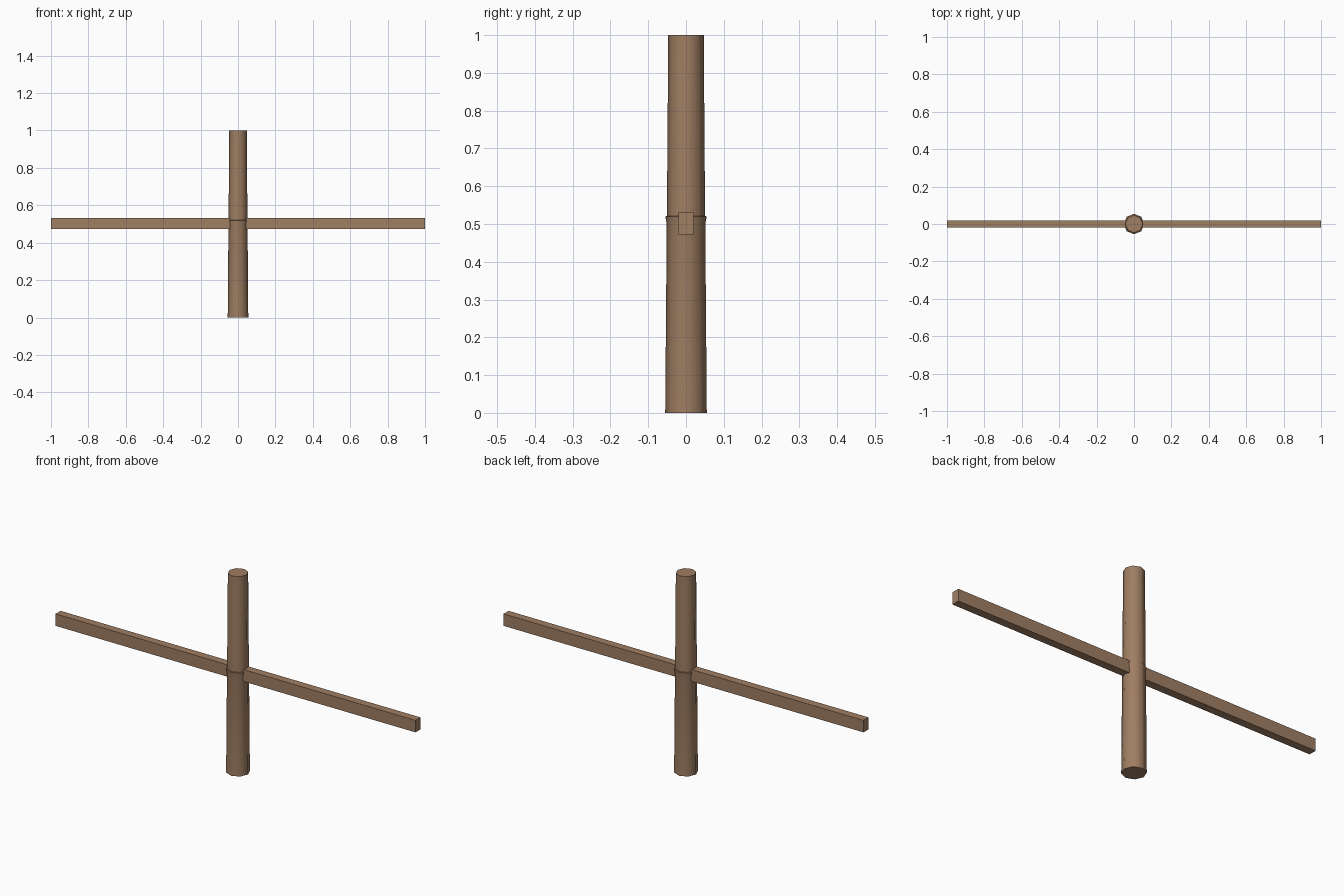
import bpy, bmesh, math

if "Cube" in bpy.data.objects:
    bpy.data.objects.remove(bpy.data.objects["Cube"])

wood = bpy.data.materials.new("brown wood")
wood.diffuse_color = (0.35, 0.21, 0.125, 1)
wood.use_nodes = True
wood.node_tree.nodes["Principled BSDF"].inputs["Base Color"].default_value = wood.diffuse_color


def make_object(name, bm):
    bmesh.ops.recalc_face_normals(bm, faces=bm.faces)
    me = bpy.data.meshes.new(name)
    bm.to_mesh(me)
    bm.free()
    me.materials.append(wood)
    ob = bpy.data.objects.new(name, me)
    bpy.context.collection.objects.link(ob)
    return ob


# Tapered eight-sided post with a small flared lip half way up
SIDES = 8
profile = [(0.055, 0), (0.051, 0.5), (0.055, 0.52), (0.0505, 0.521), (0.047, 1.0)]
bm = bmesh.new()
rings = []
for r, z in profile:
    rings.append([bm.verts.new((r * math.cos(2 * math.pi * i / SIDES),
                                r * math.sin(2 * math.pi * i / SIDES), z))
                  for i in range(SIDES)])
for a, b in zip(rings, rings[1:]):
    for i in range(SIDES):
        j = (i + 1) % SIDES
        bm.faces.new((a[i], a[j], b[j], b[i]))
bm.faces.new(rings[0])
bm.faces.new(rings[-1])
post = make_object("post", bm)
bpy.context.view_layer.objects.active = post
post.select_set(True)
bpy.ops.object.shade_smooth_by_angle(angle=math.radians(50))

# Square rails on both sides, butted into the post
for name, s in (("left_rail", -1), ("right_rail", 1)):
    bm = bmesh.new()
    bmesh.ops.create_cube(bm, size=1)
    for v in bm.verts:
        v.co = (s * (0.52 + v.co.x * 0.96), v.co.y * 0.04, 0.502 + v.co.z * 0.06)
    make_object(name, bm)
